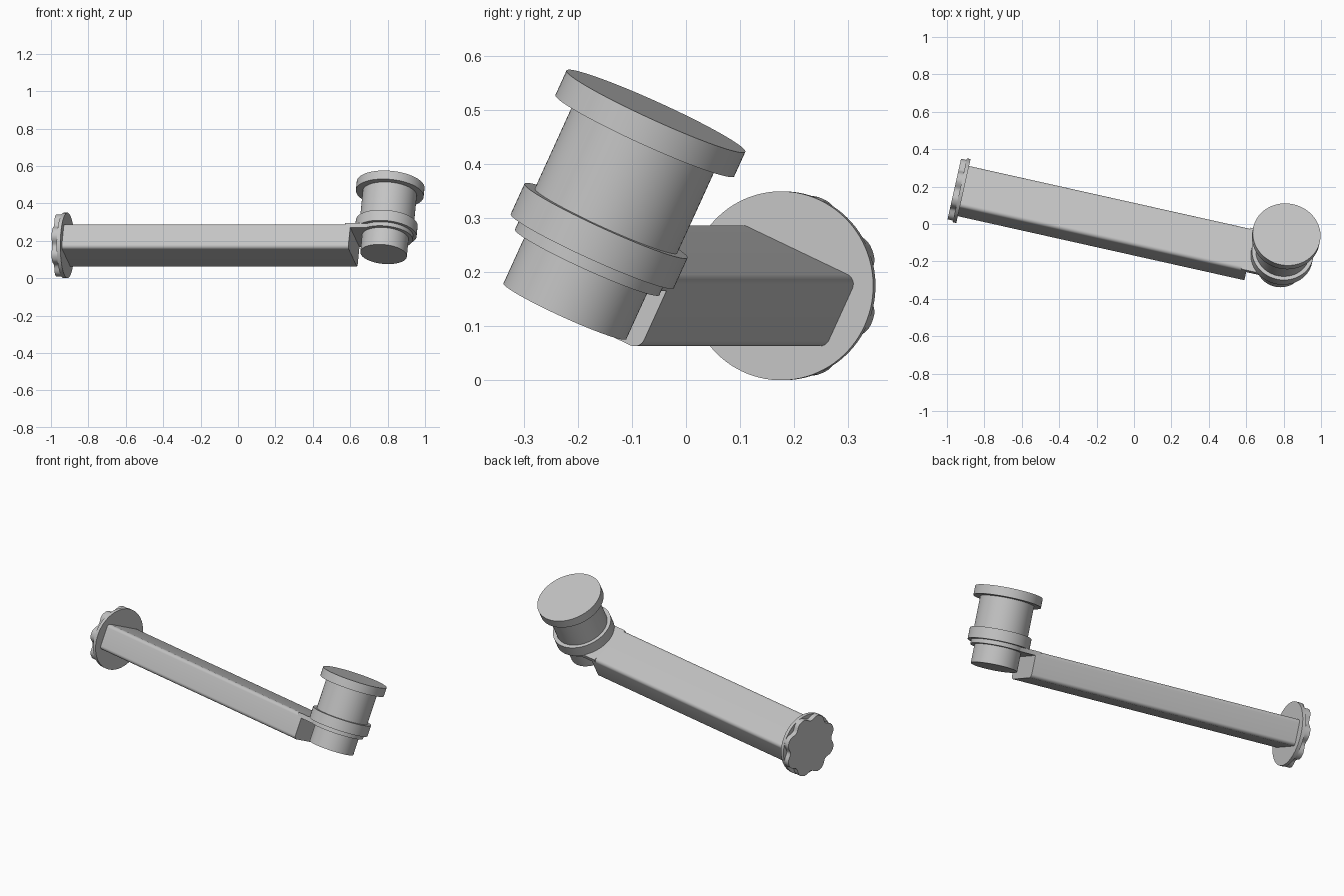
import bpy, bmesh
from math import sin, cos, pi, radians
from mathutils import Matrix

cube = bpy.data.objects.get("Cube")
if cube:
    bpy.data.objects.remove(cube, do_unlink=True)

grey = bpy.data.materials.new("plain_grey")
grey.use_nodes = True
colour = (0.55, 0.55, 0.55, 1)
grey.diffuse_color = colour
grey.node_tree.nodes["Principled BSDF"].inputs["Base Color"].default_value = colour

# Crank frame: x along the arm, y across it, z along the handle axis
FRAME = (Matrix.Translation((-0.912, 0.176, 0.175))
         @ Matrix.Rotation(radians(-12.6), 4, 'Z')
         @ Matrix.Rotation(radians(-25), 4, 'X'))
# Turns a prism so that it is extruded along the arm
ALONG_ARM = FRAME @ Matrix(((0, 0, 1, 0), (1, 0, 0, 0), (0, 1, 0, 0), (0, 0, 0, 1)))


def prism(name, outline, low, high, frame):
    """Extrude a closed 2D outline between two heights."""
    bm = bmesh.new()
    base = bm.faces.new([bm.verts.new((a, b, low)) for a, b in outline])
    ext = bmesh.ops.extrude_face_region(bm, geom=[base])
    top = [g for g in ext["geom"] if isinstance(g, bmesh.types.BMVert)]
    bmesh.ops.translate(bm, verts=top, vec=(0, 0, high - low))
    if base not in bm.faces:
        bm.faces.new([v for v in bm.verts if v not in top])
    bmesh.ops.recalc_face_normals(bm, faces=bm.faces)
    mesh = bpy.data.meshes.new(name)
    bm.to_mesh(mesh)
    bm.free()
    mesh.materials.append(grey)
    obj = bpy.data.objects.new(name, mesh)
    bpy.context.collection.objects.link(obj)
    obj.matrix_world = frame
    bpy.ops.object.select_all(action='DESELECT')
    obj.select_set(True)
    bpy.context.view_layer.objects.active = obj
    bpy.ops.object.shade_smooth_by_angle(angle=radians(35))
    return obj


def arc(x, y, radius, start, end, steps):
    return [(x + radius * cos(start + (end - start) * i / steps),
             y + radius * sin(start + (end - start) * i / steps))
            for i in range(steps + 1)]


def circle(x, y, radius, steps=96):
    return arc(x, y, radius, 0, 2 * pi, steps)[:-1]


# Arm: long bar with rounded long edges
HALF_W, HALF_T, ROUND = 0.125, 0.0725, 0.02
bar = []
for i, (sx, sy) in enumerate(((1, 1), (-1, 1), (-1, -1), (1, -1))):
    bar += arc(sx * (HALF_W - ROUND), sy * (HALF_T - ROUND), ROUND,
               i * pi / 2, (i + 1) * pi / 2, 8)
prism("arm", bar, -0.005, 1.57, ALONG_ARM)

# Mounting flange with an eight-lobed backing
prism("flange", circle(0, 0, 0.175), -0.02, 0, ALONG_ARM)
lobes = []
for i in range(144):
    a = 2 * pi * i / 144
    notch = (0.5 + 0.5 * cos(8 * a)) ** 1.5
    r = 0.175 - 0.025 * notch
    turn = a + radians(25)
    lobes.append((r * cos(turn), r * sin(turn)))
prism("lobed_backing", lobes, -0.05, -0.02, ALONG_ARM)

# Tongue that carries the handle
HUB = 1.737
side = radians(121.8)
tongue = [(1.54, -HALF_W)] + arc(HUB, 0, 0.147, -side, side, 64) + [(1.54, HALF_W)]
prism("tongue", tongue, 0.048, 0.0725, FRAME)

# Handle: stacked round sections
for name, radius, low, high in (
        ("handle_foot", 0.125, -0.052, 0.072),
        ("handle_collar", 0.166, 0.071, 0.133),
        ("handle_grip", 0.145, 0.132, 0.309),
        ("handle_cap", 0.182, 0.307, 0.357)):
    prism(name, circle(HUB, 0, radius), low, high, FRAME)
